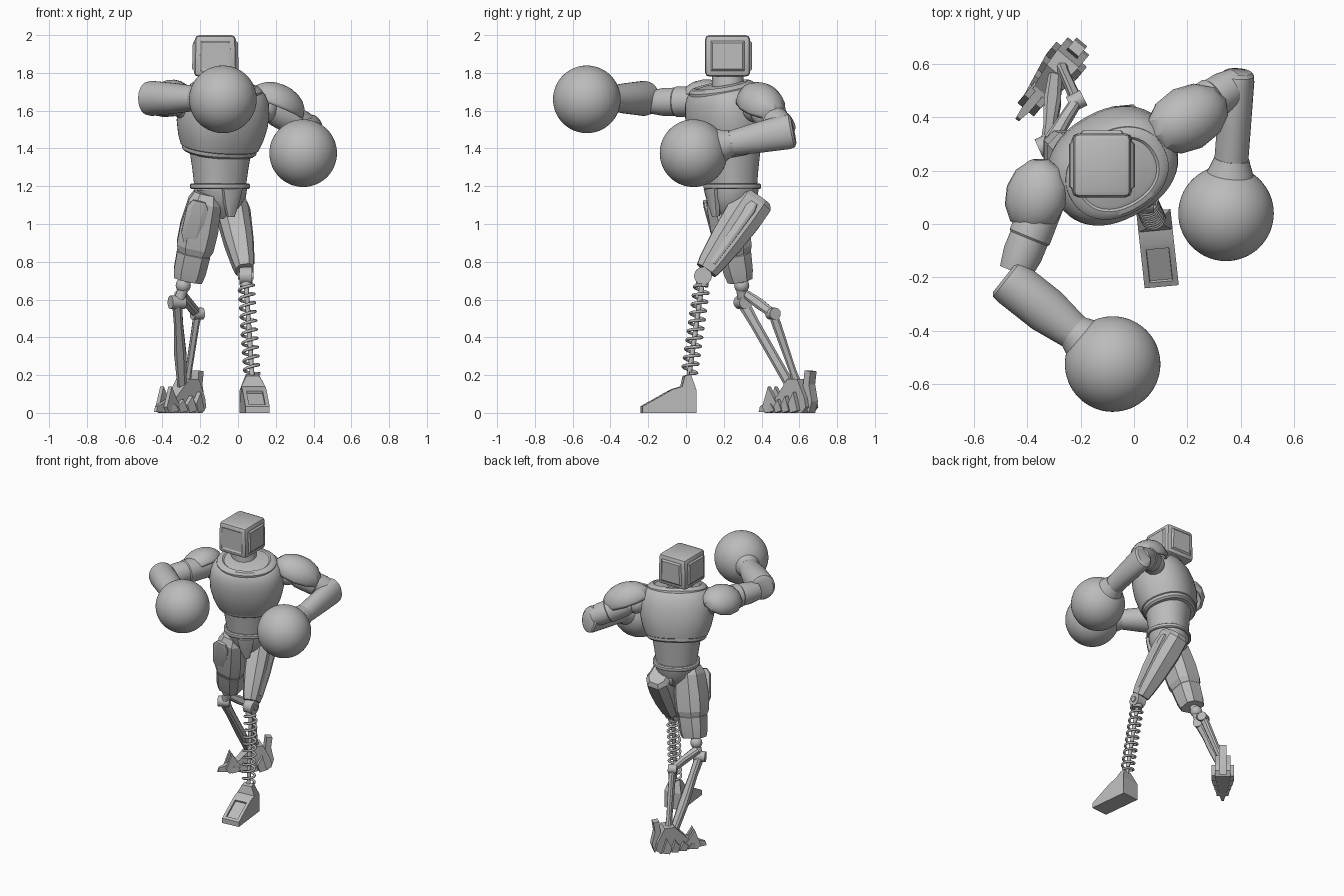
import bpy, bmesh
from math import sin, cos, pi, radians
from mathutils import Vector, Matrix

if "Cube" in bpy.data.objects:
    bpy.data.objects.remove(bpy.data.objects["Cube"])

grey = bpy.data.materials.new("plain grey")
grey.use_nodes = True
COLOUR = (0.5, 0.5, 0.5, 1)
grey.diffuse_color = COLOUR
grey.node_tree.nodes["Principled BSDF"].inputs["Base Color"].default_value = COLOUR


def finish(name, bm, angle=35):
    bmesh.ops.recalc_face_normals(bm, faces=bm.faces)
    mesh = bpy.data.meshes.new(name)
    bm.to_mesh(mesh)
    bm.free()
    mesh.materials.append(grey)
    mesh.shade_smooth()
    mesh.set_sharp_from_angle(angle=radians(angle))
    obj = bpy.data.objects.new(name, mesh)
    bpy.context.collection.objects.link(obj)
    return obj


def axes(along, side):
    k = Vector(along).normalized()
    s = Vector(side)
    s = (s - k * s.dot(k)).normalized()
    return s, k.cross(s), k


def limb(name, p, q, stations, n=32, side=(1, 0, 0), power=2, angle=35):
    """Loft of superellipses from p to q; station = (t, half_side, half_depth)."""
    p, q = Vector(p), Vector(q)
    s, d, k = axes(q - p, side)
    bm = bmesh.new()
    rings = []
    for t, a, b in stations:
        ring = []
        for i in range(n):
            w = 2 * pi * (i + 0.5) / n
            x, y = [abs(v) ** (2 / power) * (1 if v > 0 else -1) for v in (cos(w), sin(w))]
            ring.append(bm.verts.new(p.lerp(q, t) + s * x * a + d * y * b))
        rings.append(ring)
    for r0, r1 in zip(rings, rings[1:]):
        for i in range(n):
            j = (i + 1) % n
            bm.faces.new((r0[i], r0[j], r1[j], r1[i]))
    bm.faces.new(rings[0])
    bm.faces.new(rings[-1])
    return finish(name, bm, angle)


def rod(name, p, q, r0, r1=None, n=20):
    r1 = r1 or r0
    return limb(name, p, q, [(0, r0, r0), (1, r1, r1)], n, side=(0.9, 0.3, 0.2))


def ball(name, c, r, n=48):
    bm = bmesh.new()
    bmesh.ops.create_uvsphere(bm, u_segments=n, v_segments=n // 2, radius=r,
                              matrix=Matrix.Translation(c))
    return finish(name, bm)


def pauldron(name, c, along, up, size):
    """Half ellipsoid shoulder shell with a thin rim."""
    bm = bmesh.new()
    bmesh.ops.create_uvsphere(bm, u_segments=12, v_segments=10, radius=1)
    bmesh.ops.bisect_plane(bm, geom=bm.verts[:] + bm.edges[:] + bm.faces[:],
                           plane_co=(0, 0, -0.15), plane_no=(0, 0, 1), clear_inner=True)
    bmesh.ops.scale(bm, vec=size, verts=bm.verts)
    x, y, z = axes(up, along)
    frame = Matrix((x, y, z)).transposed().to_4x4()
    bmesh.ops.transform(bm, matrix=Matrix.Translation(c) @ frame, verts=bm.verts)
    obj = finish(name, bm, 28)
    shell = obj.modifiers.new("thickness", 'SOLIDIFY')
    shell.thickness = 0.015


def prism(outline, place):
    """Solid from a side outline; place(u, v, sign) gives the point on each side."""
    bm = bmesh.new()
    lo = [bm.verts.new(place(u, v, -1)) for u, v in outline]
    hi = [bm.verts.new(place(u, v, 1)) for u, v in outline]
    bm.faces.new(lo)
    bm.faces.new(hi)
    for i in range(len(lo)):
        j = (i + 1) % len(lo)
        bm.faces.new((lo[i], lo[j], hi[j], hi[i]))
    return bm


# Head: bevelled box with framed panels on every side
bm = bmesh.new()
bmesh.ops.create_cube(bm, size=1, matrix=Matrix.Translation((-0.12, 0.22, 1.89)) @ Matrix.Diagonal((0.228, 0.24, 0.22, 1)))
for v in bm.verts:
    if v.co.z > 1.9:
        v.co.x = -0.12 + (v.co.x + 0.12) * 0.95
bmesh.ops.bevel(bm, geom=bm.edges[:], offset=0.024, segments=2, affect='EDGES', profile=0.5)
for f in [f for f in bm.faces if f.calc_area() > 0.02 and abs(f.normal.z) < 0.5]:
    depth = -0.006 if f.normal.y < -0.5 else 0.01
    bmesh.ops.inset_individual(bm, faces=[f], thickness=0.01, depth=0)
    bmesh.ops.inset_individual(bm, faces=[f], thickness=0.014, depth=depth)
finish("head", bm, 30)
rod("neck", (-0.1, 0.225, 1.66), (-0.115, 0.22, 1.81), 0.088, 0.082, 32)

# Torso, turned towards the model's left
turn = radians(30)
ACROSS = (cos(turn), sin(turn), 0)
low, high = (-0.1, 0.25, 1.385), (-0.06, 0.185, 1.745)
limb("chest", low, high, [
    (-0.03, 0.185, 0.155), (0, 0.198, 0.167), (0.05, 0.2, 0.17), (0.06, 0.208, 0.176), (0.2, 0.228, 0.19),
    (0.4, 0.245, 0.199), (0.6, 0.247, 0.197), (0.76, 0.239, 0.186), (0.87, 0.218, 0.168),
    (0.94, 0.186, 0.145), (0.97, 0.13, 0.11)], 48, ACROSS, 2.3)
limb("collar", low, high, [(0.86, 0.2, 0.162), (0.93, 0.198, 0.161), (0.97, 0.18, 0.148),
                           (0.98, 0.16, 0.13), (0.92, 0.13, 0.11)], 48, ACROSS, 2.2)
limb("abdomen", (-0.095, 0.245, 1.2), (-0.092, 0.238, 1.42),
     [(0, 0.136, 0.125), (0.4, 0.148, 0.134), (1, 0.17, 0.15)], 40, ACROSS, 2.2)
limb("belt", (-0.095, 0.245, 1.185), (-0.095, 0.245, 1.215),
     [(0, 0.15, 0.138), (0.2, 0.156, 0.143), (0.8, 0.156, 0.143), (1, 0.148, 0.135)], 40, ACROSS, 2.3)
limb("pelvis", (-0.09, 0.25, 1.19), (-0.075, 0.25, 1.03),
     [(0, 0.14, 0.13), (0.35, 0.125, 0.122), (0.7, 0.08, 0.095), (1, 0.035, 0.05)], 32, ACROSS, 2.2)
limb("groin_plate", (-0.03, 0.13, 1.19), (-0.04, 0.16, 1.04),
     [(0, 0.06, 0.02), (0.5, 0.045, 0.025), (1, 0.02, 0.02)], 8, ACROSS, 3)

# Arms: shoulder ball, upper arm, pauldron, forearm, round glove
ARMS = {
    "left": dict(ball=(0.14, 0.37, 1.61), top=(0.16, 0.385, 1.62), elbow=(0.385, 0.525, 1.5), end=(0.39, 0.57, 1.495),
                 wrist=(0.362, 0.2, 1.42), glove=(0.345, 0.04, 1.375),
                 shell=(0.2, 0.395, 1.63), along=(0.85, 0.45, -0.35), up=(0.35, 0.1, 0.93),
                 size=(0.168, 0.122, 0.115), girth=0.064),
    "right": dict(ball=(-0.29, 0.13, 1.63), top=(-0.31, 0.15, 1.65), elbow=(-0.445, -0.18, 1.645), end=(-0.485, -0.2, 1.665),
                  wrist=(-0.2, -0.425, 1.665), glove=(-0.08, -0.525, 1.66),
                  shell=(-0.365, 0.105, 1.66), along=(-0.35, -0.93, 0), up=(-0.45, 0.05, 0.88),
                  size=(0.145, 0.122, 0.1), girth=0.088),
}
for side, a in ARMS.items():
    ball(side + "_shoulder_joint", a["ball"], 0.072, 32)
    limb(side + "_upper_arm", a["top"], a["elbow"],
         [(0, 0.06, 0.06), (0.2, 0.078, 0.078), (0.6, 0.081, 0.081), (0.62, 0.075, 0.075),
          (0.8, 0.075, 0.075), (1, 0.062, 0.062)], 32, (0, 0, 1))
    pauldron(side + "_pauldron", a["shell"], a["along"], a["up"], a["size"])
    g = a["girth"]
    limb(side + "_forearm", a["end"], a["wrist"],
         [(0, g * 0.8, 0.07), (0.03, g * 0.96, 0.088), (0.1, g, 0.093), (0.55, g, 0.08), (1, 0.064, 0.062)],
         32, Vector((0, 0, 1)).cross(Vector(a["wrist"]) - Vector(a["end"])))
    limb(side + "_glove_cuff", a["wrist"], a["glove"],
         [(-0.28, 0.066, 0.066), (-0.2, 0.07, 0.07), (0.05, 0.086, 0.086), (0.45, 0.11, 0.11)], 32, (0, 0, 1))
    ball(side + "_glove", a["glove"], 0.179, 64)

# Left leg: faceted thigh, pivot, spring shank, wedge foot
hip, knee = Vector((-0.045, 0.368, 1.135)), Vector((0.035, 0.108, 0.755))
limb("left_thigh", hip, knee, [(-0.03, 0.06, 0.085), (0.03, 0.082, 0.108), (0.25, 0.088, 0.108), (0.6, 0.078, 0.094),
                               (0.9, 0.06, 0.074), (1, 0.05, 0.062)], 8, power=2.8, angle=15)
for k, (off, width) in enumerate([((0.077, 0.02, 0.016), 0.032), ((0.0, -0.07, 0.06), 0.04)]):
    o = Vector(off)
    limb(f"left_thigh_panel_{k + 1}", hip.lerp(knee, 0.1) + o, hip.lerp(knee, 0.92) + o * 0.6,
         [(0, width * 0.6, 0.012), (0.1, width, 0.02), (0.6, width * 0.9, 0.02), (1, width * 0.6, 0.012)],
         8, side=(0, 0.8, 0.6) if k == 0 else (1, 0, 0), power=3, angle=15)
rod("left_hip_joint", (-0.13, 0.3, 1.11), (0.0, 0.32, 1.11), 0.06)
rod("left_knee_pivot", (0.008, 0.09, 0.725), (0.075, 0.09, 0.725), 0.047, n=28)
rod("left_knee_pin", (0.0, 0.09, 0.725), (0.082, 0.09, 0.725), 0.02)
top, base = Vector((0.042, 0.088, 0.7)), Vector((0.075, 0.015, 0.19))
rod("left_shank_rod", top, base, 0.013)
rod("left_spring_cap", top, top.lerp(base, 0.06), 0.034)
s, d, k = axes(base - top, (1, 0, 0))
curve = bpy.data.curves.new("left_shank_spring", 'CURVE')
curve.dimensions = '3D'
curve.bevel_depth = 0.008
curve.bevel_resolution = 2
line = curve.splines.new('POLY')
TURNS, STEP = 10, 20
line.points.add(TURNS * STEP)
for i, pt in enumerate(line.points):
    w = 2 * pi * i / STEP
    c = top.lerp(base, 0.05 + 0.92 * i / (TURNS * STEP)) + (s * cos(w) + d * sin(w)) * 0.039
    pt.co = (*c, 1)
curve.materials.append(grey)
bpy.context.collection.objects.link(bpy.data.objects.new("left_shank_spring", curve))

outline = [(-0.235, 0), (0.05, 0), (0.05, 0.12), (0.02, 0.205), (-0.012, 0.195), (-0.025, 0.14), (-0.075, 0.125),
           (-0.235, 0.035)]
bm = prism(outline, lambda y, z, e: (
    0.078 - 0.11 * y + e * (0.064 if z < 0.15 else 0.034), y + e * 0.006, z))
bmesh.ops.recalc_face_normals(bm, faces=bm.faces)
slope = [f for f in bm.faces if f.normal.z > 0.8 and f.calc_center_median().y < -0.1]
bmesh.ops.inset_individual(bm, faces=slope, thickness=0.03, depth=0)
bmesh.ops.inset_individual(bm, faces=slope, thickness=0.002, depth=-0.012)
finish("left_foot", bm, 15)

# Right leg: faceted thigh with knee guard
hip, knee = Vector((-0.165, 0.195, 1.165)), Vector((-0.265, 0.285, 0.705))
limb("right_thigh", hip, knee, [(0, 0.07, 0.075), (0.1, 0.092, 0.103), (0.4, 0.108, 0.108), (0.62, 0.105, 0.103),
                                (0.72, 0.084, 0.085), (0.9, 0.07, 0.07)], 8, power=2.8, angle=15)
limb("right_knee_guard", hip, knee, [(0.66, 0.08, 0.08), (0.7, 0.094, 0.092), (0.9, 0.09, 0.082), (1, 0.08, 0.07)],
     8, power=2.8, angle=15)
limb("right_thigh_panel", (-0.205, 0.1, 1.12), (-0.26, 0.16, 0.9),
     [(0, 0.035, 0.01), (0.15, 0.06, 0.016), (0.8, 0.055, 0.016), (1, 0.03, 0.01)], 8, power=3, angle=15)
ball("right_knee_ball", (-0.29, 0.295, 0.675), 0.04, 24)
rod("right_knee_stem", (-0.26, 0.285, 0.75), (-0.31, 0.3, 0.6), 0.028)

# Right shank: two linked struts
pivot, elbow, ankle = Vector((-0.322, 0.3, 0.585)), Vector((-0.215, 0.46, 0.525)), Vector((-0.272, 0.59, 0.15))
rod("right_shank_pivot", pivot - Vector((0.036, 0.016, 0)), pivot + Vector((0.036, 0.016, 0)), 0.036)
limb("right_front_strut", pivot, (-0.295, 0.56, 0.13),
     [(0, 0.028, 0.034), (0.25, 0.025, 0.028), (0.6, 0.034, 0.028), (1, 0.025, 0.028)], 8, power=3, angle=15)
limb("right_knee_link", (-0.31, 0.31, 0.635), elbow, [(0, 0.03, 0.022), (0.5, 0.024, 0.03), (1, 0.022, 0.024)], 8,
     power=3, angle=15)
rod("right_link_joint", elbow - Vector((0.026, 0.013, 0)), elbow + Vector((0.026, 0.013, 0)), 0.032)
limb("right_rear_strut", elbow, ankle, [(0, 0.024, 0.024), (0.15, 0.02, 0.026), (0.8, 0.018, 0.02), (1, 0.022, 0.026)],
     8, power=3, angle=15)

# Right foot: segmented claw narrowing to the toe, with heel peg
toe_dir = Vector((-0.64, -0.77, 0))
wide = Vector((0.77, -0.64, 0))


def foot_part(name, outline, half, taper=0.0, shift=0.0):
    bm = prism(outline, lambda u, v, e: ankle.xy.to_3d() + toe_dir * u + Vector((0, 0, v))
               + wide * (shift + e * (half - taper * max(u, 0))))
    finish(name, bm, 15)


foot_part("right_foot_core", [(-0.1, 0.03), (-0.07, 0), (0.13, 0), (0.26, 0.005), (0.25, 0.035), (0.12, 0.085),
                              (0.03, 0.18), (-0.04, 0.18), (-0.09, 0.08)], 0.052, 0.17)
for i in range(4):
    u = -0.06 + i * 0.06
    foot_part(f"right_foot_plate_{i + 1}", [(u, 0.012), (u + 0.05, 0), (u + 0.065, 0.05 - i * 0.007),
                                            (u + 0.03, 0.11 - i * 0.02)], 0.074, 0.2)
for e, label in ((-1, "inner"), (1, "outer")):
    foot_part(f"right_{label}_claw", [(0.07, 0.02), (0.19, 0.0), (0.21, 0.03), (0.17, 0.14), (0.12, 0.06)],
              0.012, 0, e * 0.028)
foot_part("right_heel_peg", [(-0.06, 0.04), (-0.1, 0.0), (-0.12, 0.06), (-0.1, 0.15), (-0.11, 0.22), (-0.07, 0.225),
                             (-0.06, 0.14)], 0.026)
